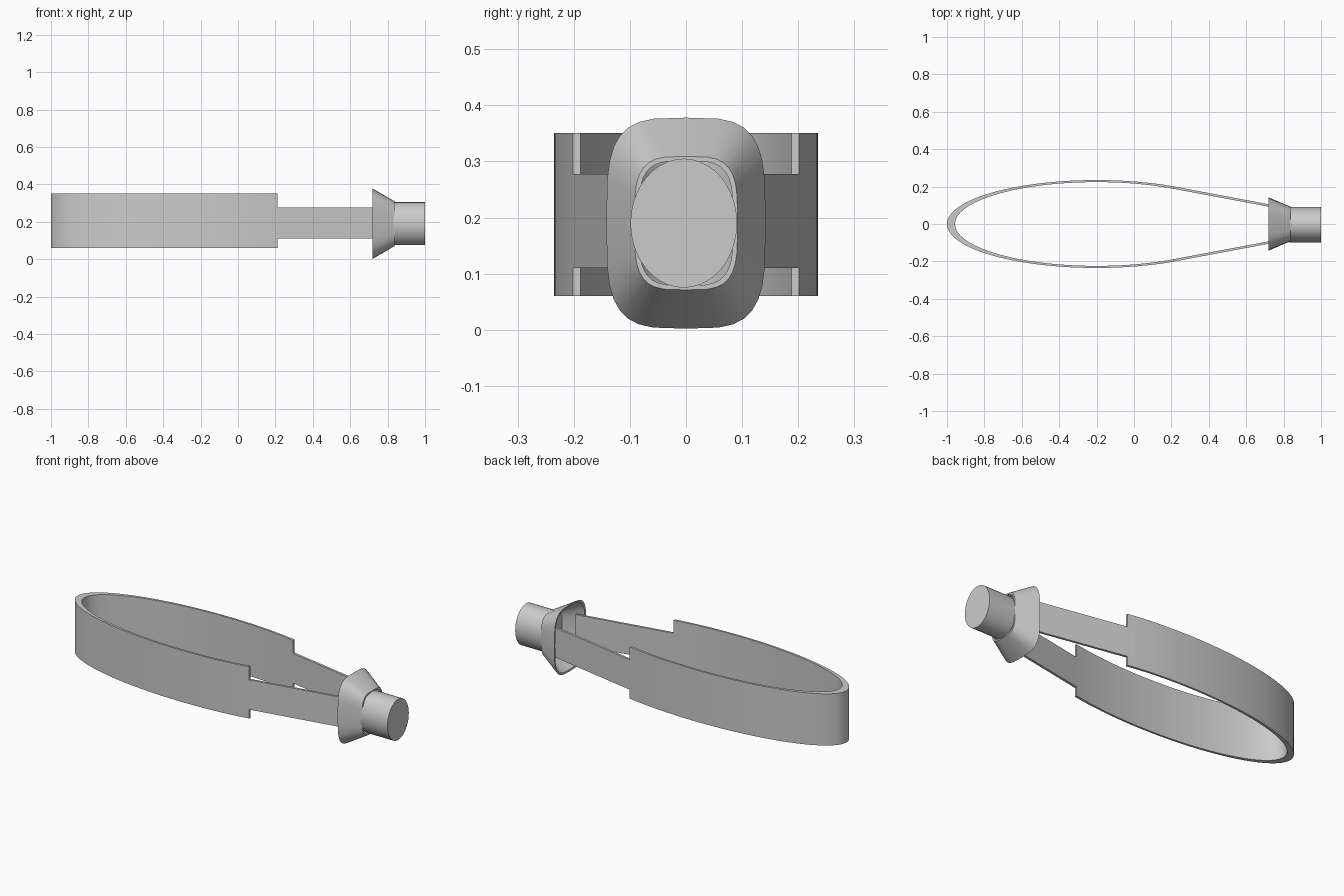
import bpy, bmesh, math

if "Cube" in bpy.data.objects:
    bpy.data.objects.remove(bpy.data.objects["Cube"])


def finish(name, bm, smooth=True):
    bmesh.ops.recalc_face_normals(bm, faces=bm.faces[:])
    me = bpy.data.meshes.new(name)
    bm.to_mesh(me)
    bm.free()
    ob = bpy.data.objects.new(name, me)
    bpy.context.collection.objects.link(ob)
    if smooth:
        bpy.ops.object.select_all(action='DESELECT')
        ob.select_set(True)
        bpy.context.view_layer.objects.active = ob
        bpy.ops.object.shade_smooth_by_angle(angle=math.radians(30))
    return ob


def prism(name, outline, z0, z1, smooth=True):
    """Extrude paired (outer, inner) points into a wall between z0 and z1."""
    bm = bmesh.new()
    rows = [[bm.verts.new((*p, z)) for p, z in
             ((o, z0), (o, z1), (i, z1), (i, z0))] for o, i in outline]
    for a, b in zip(rows, rows[1:]):
        for k in range(4):
            m = (k + 1) % 4
            bm.faces.new((a[k], a[m], b[m], b[k]))
    bm.faces.new(rows[0])
    bm.faces.new(rows[-1])
    return finish(name, bm, smooth)


def oval(x, ry, rz, power, n=32, cy=0.0, cz=0.19):
    """Superellipse ring in the yz plane."""
    def f(v):
        return math.copysign(abs(v) ** (2 / power), v)
    return [(x, cy + ry * f(math.cos(2 * math.pi * k / n)),
             cz + rz * f(math.sin(2 * math.pi * k / n))) for k in range(n)]


def loft(name, rings, closed=False):
    """Skin rings in order; cap the ends or join last ring to first."""
    bm = bmesh.new()
    vs = [[bm.verts.new(p) for p in r] for r in rings]
    pairs = list(zip(vs, vs[1:] + vs[:1]))
    for a, b in pairs if closed else pairs[:-1]:
        n = len(a)
        for k in range(n):
            m = (k + 1) % n
            bm.faces.new((a[k], a[m], b[m], b[k]))
    if not closed:
        bm.faces.new(vs[0])
        bm.faces.new(vs[-1])
    return finish(name, bm)


# Wide curved band: open ellipse, thicker at the closed end
CX, END = -0.2, 0.21
def arc(a, b, n=64):
    t0 = math.acos((END - CX) / a)
    ts = [t0 + (2 * math.pi - 2 * t0) * k / n for k in range(n + 1)]
    return [(CX + a * math.cos(t), b * math.sin(t)) for t in ts]

prism("curved_band", list(zip(arc(0.8, 0.235), arc(0.757, 0.224))), 0.06, 0.351)

# Two narrow straight straps running to the collar
for side, label in ((-1, "front"), (1, "back")):
    prism(label + "_strap",
          [((0.18, side * 0.207), (0.18, side * 0.194)),
           ((0.75, side * 0.1), (0.75, side * 0.087))], 0.11, 0.278, False)

# Hollow flared collar
loft("flared_collar", [oval(0.72, 0.142, 0.188, 3.7), oval(0.838, 0.092, 0.119, 3.7),
                       oval(0.838, 0.084, 0.111, 3.7), oval(0.722, 0.132, 0.178, 3.7)],
     closed=True)

# Oval plug at the end
loft("end_plug", [oval(0.832, 0.095, 0.115, 2, 40, -0.004),
                  oval(1.0, 0.095, 0.115, 2, 40, -0.004)])
